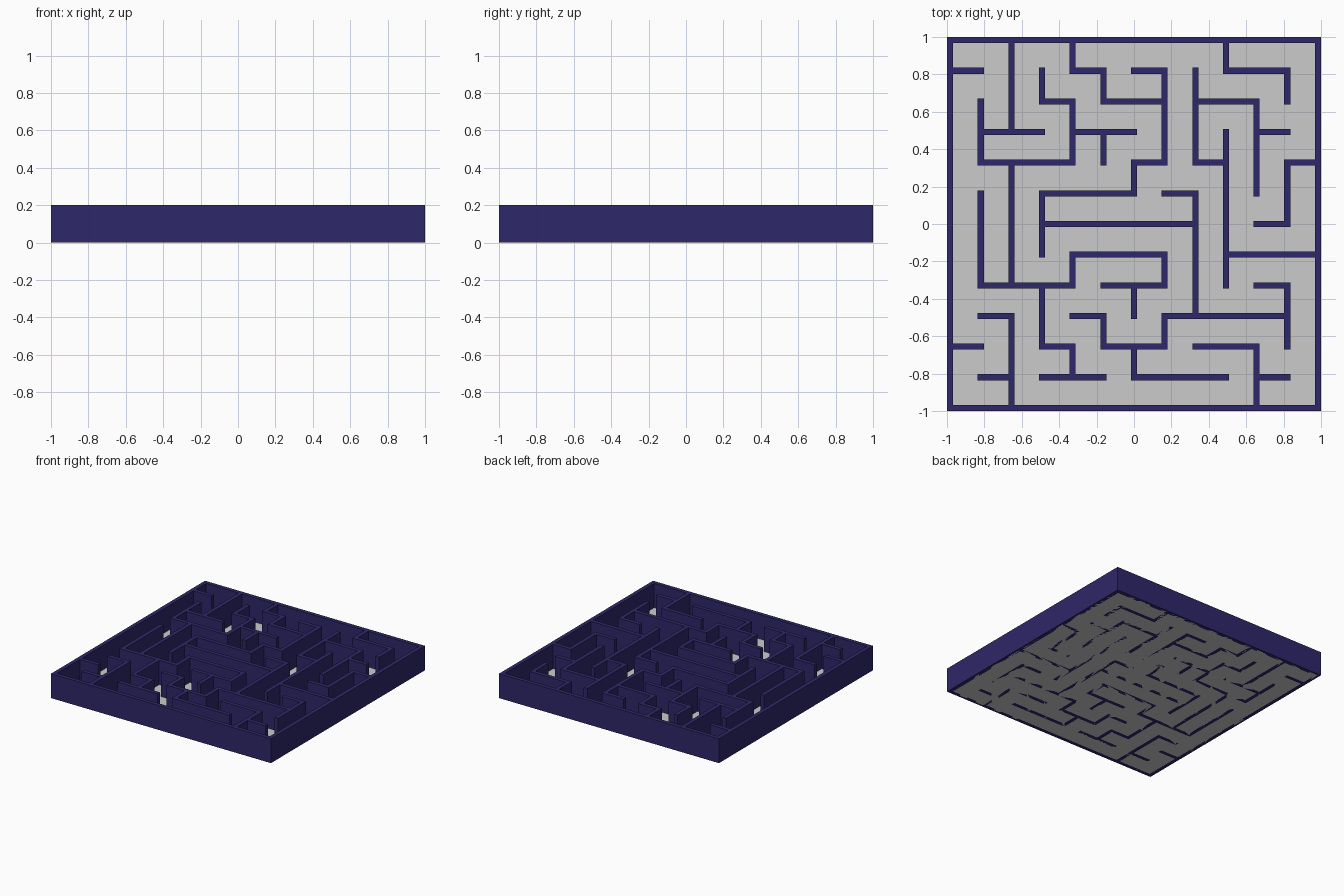
import bpy, bmesh

if "Cube" in bpy.data.objects:
    bpy.data.objects.remove(bpy.data.objects["Cube"])

N = 12                 # maze cells per side
T = 2 / 61             # wall thickness
P = 5 * T              # pitch between wall centrelines
H = 0.2                # wall height

# walls on each grid line, as "start-end" runs in cell units
ACROSS = ["0-12", "1-2 3-5 6-9 10-11", "0-1 3-4 5-7 8-10", "1-2 4-5 7-11",
          "1-4 5-7 10-11", "4-7 9-12", "3-8 10-11", "3-6 7-8",
          "1-4 6-7 8-9 11-12", "1-3 4-6 10-11", "3-4 5-7 8-10",
          "0-1 4-5 6-7 9-11", "0-12"]
ALONG = ["0-12", "4-7 8-10", "0-3 4-8 9-12", "2-4 5-7 10-11",
         "1-2 4-5 8-10 11-12", "2-3 8-9 10-11", "1-2 3-4 7-8",
         "2-3 4-5 8-11", "3-7 8-11", "4-9 11-12", "0-2 7-10",
         "2-4 6-8 10-11", "0-12"]


def runs(text):
    return [tuple(map(int, r.split("-"))) for r in text.split()]


# Plan cells covered by walls (even index = wall strip, odd = passage)
filled = set()
for line, text in enumerate(ACROSS):
    for a, b in runs(text):
        filled |= {(i, 2 * line) for i in range(2 * a, 2 * b + 1)}
for line, text in enumerate(ALONG):
    for a, b in runs(text):
        filled |= {(2 * line, j) for j in range(2 * a, 2 * b + 1)}


def edge(k):
    return (k // 2 - N / 2) * P + (T / 2 if k % 2 else -T / 2)


def make_object(name, bm):
    mesh = bpy.data.meshes.new(name)
    bm.to_mesh(mesh)
    bm.free()
    obj = bpy.data.objects.new(name, mesh)
    bpy.context.collection.objects.link(obj)
    return obj


# Walls: one joined plan, thickened upwards
bm = bmesh.new()
corners = {}


def corner(i, j):
    if (i, j) not in corners:
        corners[i, j] = bm.verts.new((edge(i), edge(j), 0))
    return corners[i, j]


for i, j in sorted(filled):
    bm.faces.new([corner(i, j), corner(i + 1, j),
                  corner(i + 1, j + 1), corner(i, j + 1)])
walls = make_object("maze_walls", bm)
solid = walls.modifiers.new("height", 'SOLIDIFY')
solid.thickness = H
solid.offset = 1
indigo = bpy.data.materials.new("indigo")
indigo.diffuse_color = (0.027, 0.02, 0.14, 1)
indigo.use_nodes = True
indigo.node_tree.nodes["Principled BSDF"].inputs["Base Color"].default_value = indigo.diffuse_color
walls.data.materials.append(indigo)

# Floor: flat sheet reaching the outer wall centrelines
bm = bmesh.new()
bmesh.ops.create_grid(bm, x_segments=1, y_segments=1, size=N * P / 2)
make_object("maze_floor", bm)
